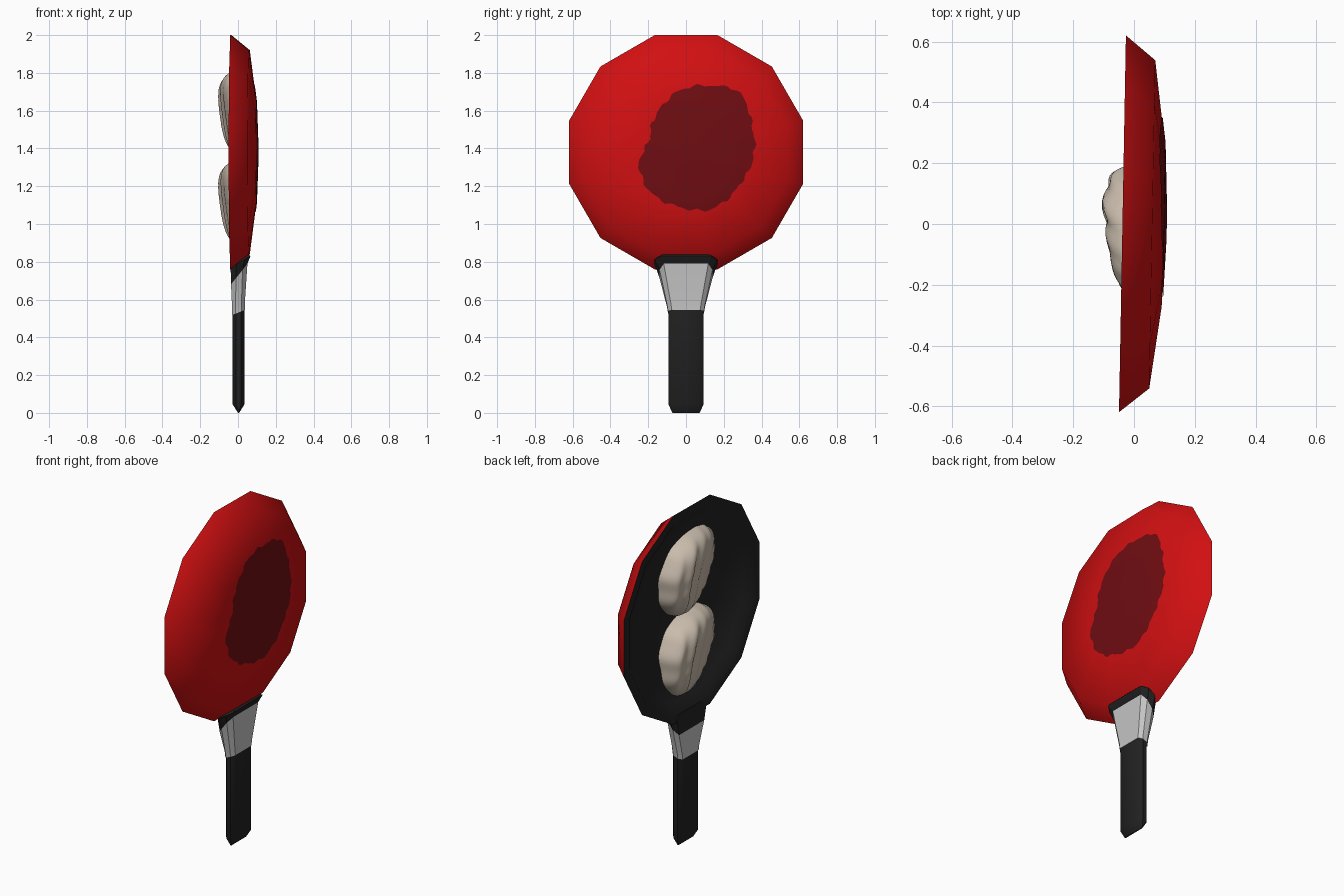
import bpy, bmesh, math
from mathutils import Matrix, Vector

if "Cube" in bpy.data.objects:
    bpy.data.objects.remove(bpy.data.objects["Cube"])

def mat(name, rgb):
    m = bpy.data.materials.new(name)
    m.diffuse_color = (*rgb, 1)
    m.use_nodes = True
    m.node_tree.nodes["Principled BSDF"].inputs["Base Color"].default_value = m.diffuse_color
    return m

RED = mat("red_enamel", (0.64, 0.005, 0.006))
DARK_RED = mat("dark_red_stain", (0.16, 0.004, 0.006))
BLACK = mat("black_coating", (0.016, 0.016, 0.016))
SILVER = mat("silver_metal", (0.56, 0.56, 0.56))
DOUGH = mat("cream_dough", (0.58, 0.50, 0.41))

CZ = 1.38                                         # height of the pan centre
TURN = Matrix.Rotation(math.radians(-1.05), 4, 'Z')  # pan is turned very slightly

def loft(name, rings, mats, band_mats=None, caps=(True, True), angle=35, turn=False):
    """Skin a list of equal-length closed rings, one material index per band."""
    bm = bmesh.new()
    rows = [[bm.verts.new(TURN @ Vector(p) if turn else p) for p in r] for r in rings]
    n = len(rows[0])
    band_mats = band_mats or [0] * (len(rows) - 1)
    for k, (a, b) in enumerate(zip(rows, rows[1:])):
        for i in range(n):
            j = (i + 1) % n
            bm.faces.new((a[i], a[j], b[j], b[i])).material_index = band_mats[k]
    if caps[0]:
        bm.faces.new(rows[0]).material_index = band_mats[0]
    if caps[1]:
        bm.faces.new(rows[-1]).material_index = band_mats[-1]
    bmesh.ops.recalc_face_normals(bm, faces=bm.faces)
    if caps == (False, True):                     # open sheet: face +x
        if sum(f.normal.x for f in bm.faces) < 0:
            bmesh.ops.reverse_faces(bm, faces=bm.faces)
    me = bpy.data.meshes.new(name)
    bm.to_mesh(me)
    bm.free()
    ob = bpy.data.objects.new(name, me)
    bpy.context.collection.objects.link(ob)
    for m in mats:
        me.materials.append(m)
    bpy.ops.object.select_all(action='DESELECT')
    ob.select_set(True)
    bpy.context.view_layer.objects.active = ob
    bpy.ops.object.shade_smooth_by_angle(angle=math.radians(angle))
    return ob

# --- pan: twelve-sided dish, (apothem, x) from inside centre over the rim to the base
INNER = [(0.05, 0.048), (0.27, 0.042), (0.52, 0.0), (0.56, -0.032), (0.62, -0.038)]
OUTER = [(0.54, 0.06), (0.27, 0.096), (0.05, 0.105)]

def dodecagon(apothem, x):
    r = apothem / math.cos(math.pi / 12)
    angs = [math.radians(15 + 30 * k) for k in range(12)]
    return [(x, r * math.cos(a), CZ + r * math.sin(a)) for a in angs]

profile = INNER + OUTER
loft("pan", [dodecagon(*p) for p in profile], [BLACK, RED],
     [0] * (len(INNER) - 1) + [1] * len(OUTER), angle=50, turn=True)

# --- dark stain: thin sheet following the outside of the pan
def outer_x(y, z):
    d = max(y * math.cos(k * math.pi / 6) + (z - CZ) * math.sin(k * math.pi / 6)
            for k in range(12))
    pts = OUTER[::-1]
    if d <= pts[0][0]:
        return pts[0][1]
    for (d0, x0), (d1, x1) in zip(pts, pts[1:]):
        if d <= d1:
            return x0 + (x1 - x0) * (d - d0) / (d1 - d0)
    return pts[-1][1]

SY, SZ = 0.06, 1.40
outline = [(.355, 1.34), (.35, 1.52), (.275, 1.71), (.16, 1.73), (.05, 1.73), (-.03, 1.71),
           (-.12, 1.63), (-.19, 1.44), (-.25, 1.31), (-.19, 1.17), (-.03, 1.09),
           (.127, 1.075), (.285, 1.21)]
polar = sorted((math.atan2(z - SZ, y - SY) % math.tau, math.hypot(y - SY, z - SZ))
               for y, z in outline)
polar = [(polar[-1][0] - math.tau, polar[-1][1])] + polar + [(polar[0][0] + math.tau, polar[0][1])]

def stain_radius(t):
    for (a, r), (b, s) in zip(polar, polar[1:]):
        if a <= t <= b:
            return r + (s - r) * (t - a) / (b - a) + 0.006 * math.sin(17 * t) + 0.004 * math.sin(29 * t)

def stain_ring(u):
    ring = []
    for i in range(96):
        t = math.tau * i / 96
        y = SY + u * stain_radius(t) * math.cos(t)
        z = SZ + u * stain_radius(t) * math.sin(t)
        ring.append((outer_x(y, z) + 0.003, y, z))
    return ring

loft("base_stain", [stain_ring(1 - k / 12) for k in range(12)], [DARK_RED],
     caps=(False, True), angle=50, turn=True)

# --- dumplings: lopsided domes with pleats on the +y side and a crimped -y edge
def dumpling(name, zc, phase):
    rings = []
    for k in range(25):
        u = math.sin(math.pi / 2 * (1 - k / 25))
        ring = []
        for i in range(80):
            t = math.tau * i / 80
            c, s = math.cos(t), math.sin(t)
            r = (abs(c) ** 2.3 + abs(s) ** 2.3) ** (-1 / 2.3)
            crimp = max(0, -c) * 0.025 * math.sin(19 * t + phase)
            a, b = u * r * c, u * r * s
            top = 0.12 + 0.035 * a + 0.03 * b
            pleat = 0.009 * math.sin(15 * (a + 0.25 * b * b) + phase)
            pleat *= min(1, max(0.15, 0.5 + 1.3 * a)) * (1 - 0.5 * u ** 8)
            dome = math.sqrt(max(0, 1 - u ** 5))
            y = -0.02 + 0.235 * a * (1 + crimp + 0.02 * math.sin(9 * t)) * (0.93 + 0.14 * b)
            y -= 0.04 * b
            z = zc + 0.24 * b * (1 + crimp) - 0.02 * a * b
            ring.append((0.045 - dome * (top + pleat), y, z))
        rings.append(ring)
    loft(name, rings, [DOUGH], angle=50, turn=True)

dumpling("upper_dumpling", 1.58, 0.4)
dumpling("lower_dumpling", 1.105, 1.3)

# --- handle: chamfered rectangular sections, height may differ front to back
def section(z_pos, z_neg, hy, x0, x1, cy, cx):
    pts = [(x1, hy - cy), (x1 - cx, hy), (x0 + cx, hy), (x0, hy - cy)]
    pts += [(x, -y) for x, y in reversed(pts)]
    return [(x, y, z_neg + (z_pos - z_neg) * (x - x0) / (x1 - x0)) for x, y in pts]

loft("grip", [section(0, 0, 0.072, 0.000, 0.006, 0.004, 0.002),
              section(0.045, 0.045, 0.093, -0.028, 0.034, 0.022, 0.018),
              section(0.56, 0.53, 0.093, -0.028, 0.034, 0.022, 0.018)], [BLACK], angle=40)

collar_top = section(0.79, 0.68, 0.140, -0.037, 0.050, 0.022, 0.026)
loft("metal_collar", [section(0.545, 0.518, 0.095, -0.031, 0.036, 0.02, 0.018),
                      section(0.58, 0.55, 0.100, -0.031, 0.036, 0.02, 0.018),
                      collar_top], [SILVER], angle=25)

loft("pan_socket", [collar_top,
                    section(0.83, 0.77, 0.166, -0.039, 0.066, 0.03, 0.03),
                    section(0.84, 0.80, 0.150, -0.036, 0.056, 0.03, 0.03)], [BLACK], angle=25)
